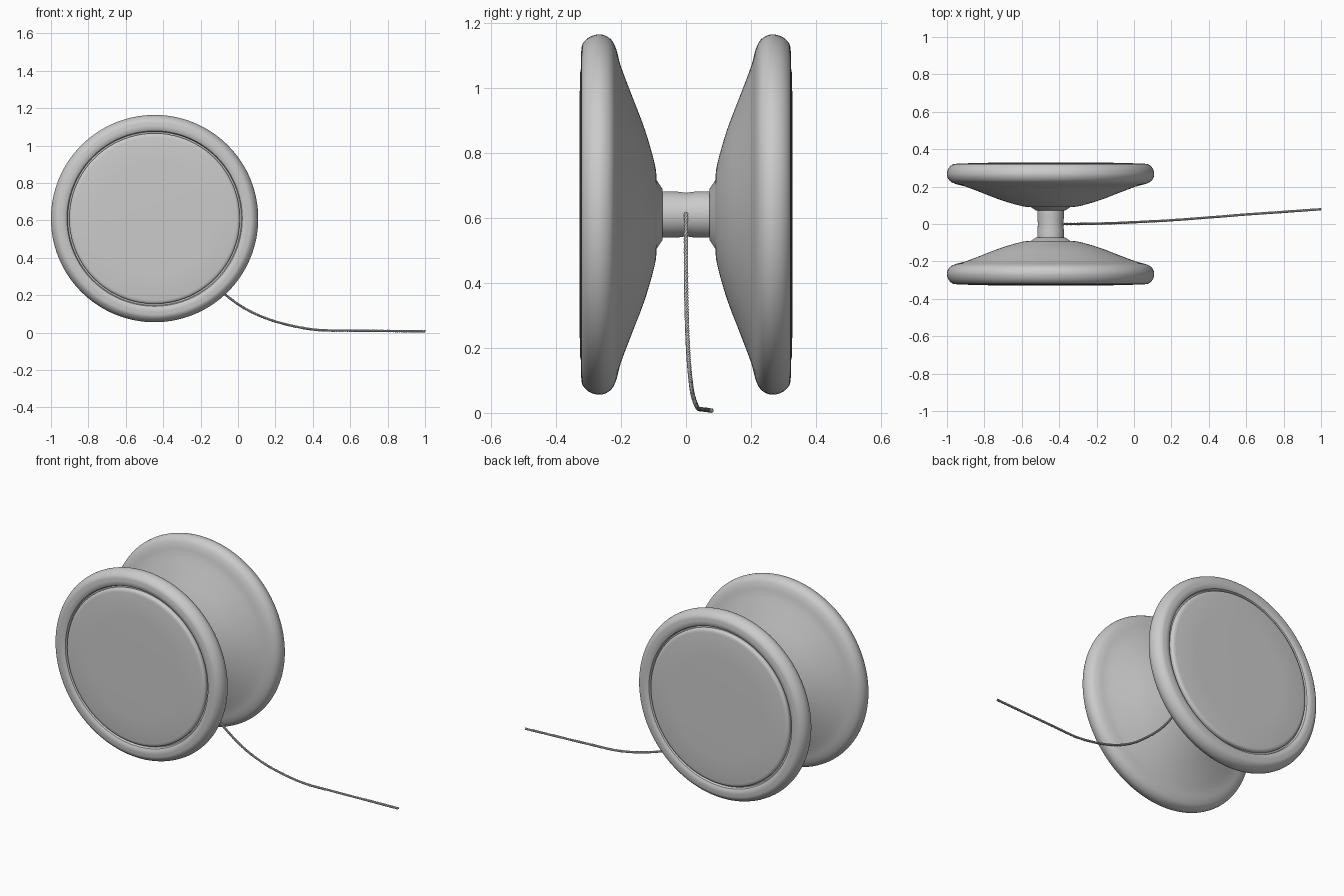
import bpy, bmesh, math
from mathutils import Vector

cube = bpy.data.objects.get("Cube")
if cube:
    bpy.data.objects.remove(cube)

CX, CZ = -0.446, 0.61  # spin axis runs along y


def material(name, rgb):
    m = bpy.data.materials.new(name)
    m.use_nodes = True
    m.diffuse_color = (*rgb, 1)
    m.node_tree.nodes["Principled BSDF"].inputs["Base Color"].default_value = (*rgb, 1)
    return m


grey = material("light grey", (0.6, 0.6, 0.6))


def smooth_path(points, steps):
    """Catmull-Rom curve through the points."""
    p = [Vector(q) for q in points]
    p = [2 * p[0] - p[1]] + p + [2 * p[-1] - p[-2]]
    out = []
    for a, b, c, d in zip(p, p[1:], p[2:], p[3:]):
        for i in range(steps):
            t = i / steps
            out.append(0.5 * (2 * b + (c - a) * t + (2 * a - 5 * b + 4 * c - d) * t * t
                              + (3 * b - a - 3 * c + d) * t ** 3))
    return out + [p[-2]]


def lathe(name, profile, side=1, segments=128):
    """Spin (distance along y, radius) points around the axle."""
    bm = bmesh.new()
    verts = [bm.verts.new((CX + r, side * y, CZ)) for y, r in profile]
    edges = [bm.edges.new(pair) for pair in zip(verts, verts[1:])]
    bmesh.ops.spin(bm, geom=verts + edges, cent=(CX, 0, CZ), axis=(0, 1, 0),
                   angle=math.tau, steps=segments)
    bmesh.ops.remove_doubles(bm, verts=bm.verts, dist=0.0001)
    bmesh.ops.recalc_face_normals(bm, faces=bm.faces)
    mesh = bpy.data.meshes.new(name)
    bm.to_mesh(mesh)
    bm.free()
    mesh.materials.append(grey)
    ob = bpy.data.objects.new(name, mesh)
    bpy.context.collection.objects.link(ob)
    bpy.ops.object.select_all(action="DESELECT")
    ob.select_set(True)
    bpy.context.view_layer.objects.active = ob
    bpy.ops.object.shade_smooth_by_angle(angle=math.radians(35))
    return ob


# Flared inner wall, rounded rim and the groove around the cap
wall = smooth_path([(0.09, 0.105), (0.096, 0.155), (0.126, 0.26), (0.166, 0.365),
                    (0.2, 0.455), (0.215, 0.51), (0.232, 0.54), (0.262, 0.554),
                    (0.295, 0.547), (0.318, 0.525), (0.323, 0.495)], 5)
body = ([(0.072, 0), (0.072, 0.078)] + [tuple(v) for v in wall]
        + [(0.321, 0.48), (0.315, 0.469), (0.302, 0.464), (0.302, 0)])

# Shallow cap with a softly rounded edge
cap = [(0.3, 0.456), (0.314, 0.456), (0.32, 0.453), (0.324, 0.446),
       (0.326, 0.435), (0.328, 0.3), (0.328, 0)]

for label, side in (("front", -1), ("back", 1)):
    lathe(label + "_half", body, side)
    lathe(label + "_cap", cap, side)

# Axle, very slightly waisted
lathe("axle", [(-0.08, 0.071), (-0.03, 0.071), (0, 0.067), (0.03, 0.071), (0.08, 0.071)])

# Cord: twisted strands following a slack path from the axle to the floor
path = smooth_path([(-0.38, 0, 0.615), (-0.29, 0, 0.45), (-0.19, 0.002, 0.315),
                    (-0.07, 0.006, 0.205), (0.05, 0.012, 0.122), (0.2, 0.02, 0.06),
                    (0.4, 0.035, 0.017), (0.6, 0.051, 0.011), (0.8, 0.065, 0.009),
                    (1, 0.079, 0.007)], 70)
STRANDS, TWIST, OFFSET, THICK = 3, 0.035, 0.0035, 0.0035

curve = bpy.data.curves.new("cord", "CURVE")
curve.dimensions = "3D"
curve.bevel_depth = THICK
curve.bevel_resolution = 1
curve.use_fill_caps = True
curve.materials.append(grey)
for k in range(STRANDS):
    spline = curve.splines.new("POLY")
    spline.points.add(len(path) - 1)
    length = 0
    for i, p in enumerate(path):
        ahead, behind = path[min(i + 1, len(path) - 1)], path[max(i - 1, 0)]
        if i:
            length += (p - behind).length
        along = (ahead - behind).normalized()
        u = along.cross(Vector((0, 1, 0))).normalized()
        v = along.cross(u)
        a = math.tau * (length / TWIST + k / STRANDS)
        q = p + OFFSET * (math.cos(a) * u + math.sin(a) * v)
        spline.points[i].co = (*q, 1)
    spline.use_smooth = True
cord = bpy.data.objects.new("cord", curve)
bpy.context.collection.objects.link(cord)
